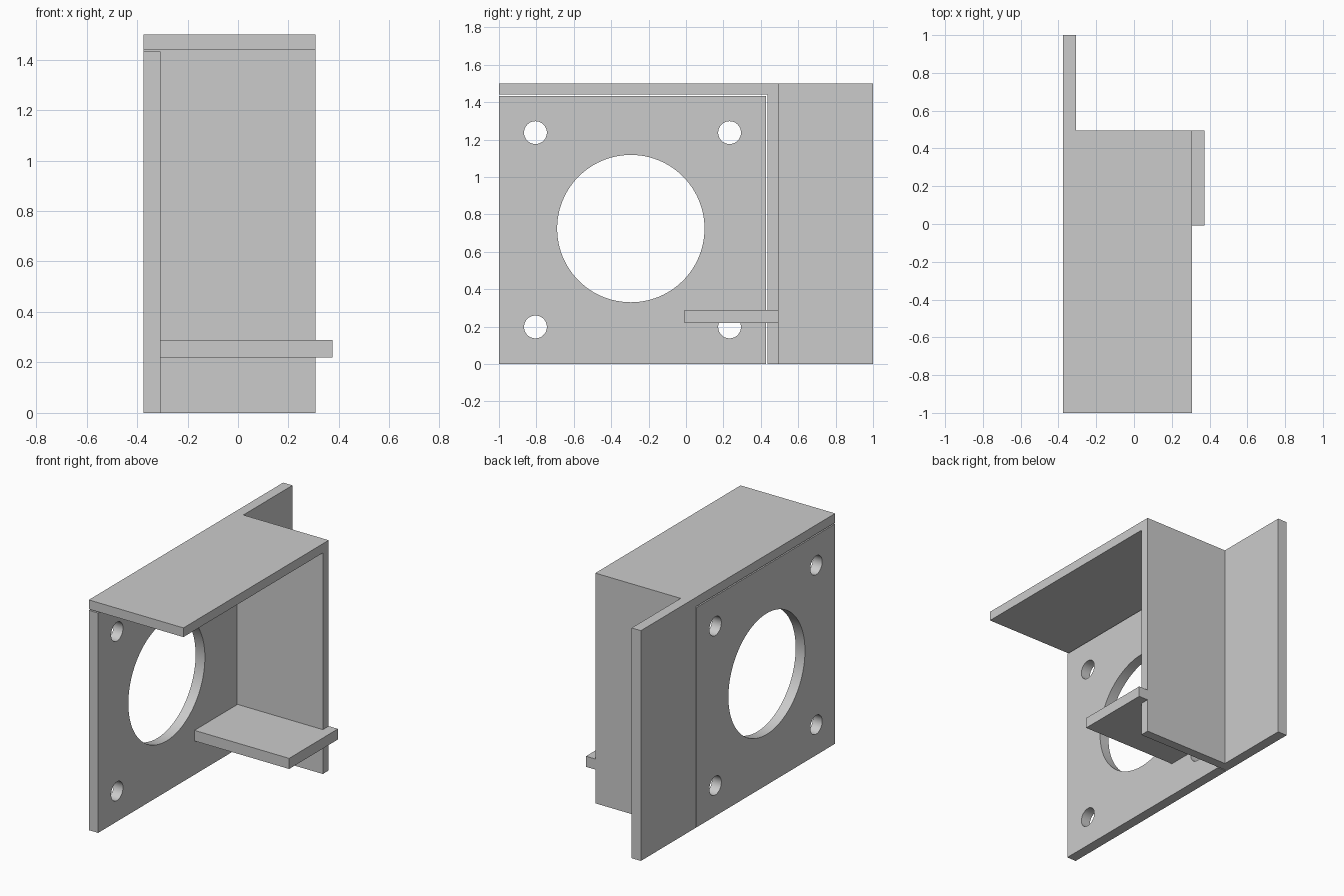
import bpy, bmesh
from math import radians
from mathutils import Matrix, Vector

if "Cube" in bpy.data.objects:
    bpy.data.objects.remove(bpy.data.objects["Cube"])


def prism(name, profile, z0, z1):
    """Extrude an (x, y) outline from z0 up to z1."""
    bm = bmesh.new()
    face = bm.faces.new([bm.verts.new((x, y, z0)) for x, y in profile])
    ext = bmesh.ops.extrude_face_region(bm, geom=[face])
    top = [v for v in ext["geom"] if isinstance(v, bmesh.types.BMVert)]
    bmesh.ops.translate(bm, verts=top, vec=(0, 0, z1 - z0))
    bmesh.ops.recalc_face_normals(bm, faces=bm.faces)
    mesh = bpy.data.meshes.new(name)
    bm.to_mesh(mesh)
    bm.free()
    ob = bpy.data.objects.new(name, mesh)
    bpy.context.collection.objects.link(ob)
    return ob


def rect(x0, x1, y0, y1):
    return [(x0, y0), (x1, y0), (x1, y1), (x0, y1)]


def drill(ob, holes):
    """Cut round holes (y, z, radius, sides) through a part along x."""
    bm = bmesh.new()
    turn = Matrix.Rotation(radians(90), 4, 'Y')
    for y, z, r, sides in holes:
        bmesh.ops.create_cone(bm, cap_ends=True, segments=sides, radius1=r, radius2=r,
                              depth=0.3, matrix=Matrix.Translation((BACK, y, z)) @ turn)
    mesh = bpy.data.meshes.new("hole_cutters")
    bm.to_mesh(mesh)
    bm.free()
    cutter = bpy.data.objects.new("hole_cutters", mesh)
    bpy.context.collection.objects.link(cutter)
    cutter.hide_render = True
    mod = ob.modifiers.new("holes", 'BOOLEAN')
    mod.operation, mod.solver, mod.object = 'DIFFERENCE', 'EXACT', cutter
    bpy.context.view_layer.objects.active = ob
    ob.select_set(True)
    bpy.ops.object.modifier_apply(modifier=mod.name)
    bpy.data.objects.remove(cutter)
    bpy.ops.object.shade_smooth_by_angle(angle=radians(30))


BACK, INNER = -0.375, -0.308      # sheet thickness of the back plates
EDGE, TIP = 0.307, 0.374          # open edge of the bracket, tip of the shelf
WALL0, WALL1 = 0.435, 0.495       # side wall thickness

# Mounting plate with a large bore and four screw holes, set in with a thin gap
plate = prism("mounting_plate", rect(BACK, INNER, -1, 0.428), 0, 1.432)
screws = [(y, z, 0.061, 48) for y in (-0.805, 0.233) for z in (0.198, 1.237)]
drill(plate, [(-0.295, 0.724, 0.394, 96)] + screws)

# Side wall and flange share one folded outline
prism("side_wall_and_flange",
      [(BACK, WALL0), (EDGE, WALL0), (EDGE, WALL1),
       (INNER, WALL1), (INNER, 1), (BACK, 1)], 0, 1.5)

# Top cover
prism("top_cover", rect(BACK, EDGE, -1, WALL0), 1.44, 1.5)

# Shelf, wrapping round the open edge of the side wall
prism("shelf",
      [(INNER, -0.008), (TIP, -0.008), (TIP, WALL1),
       (EDGE, WALL1), (EDGE, WALL0), (INNER, WALL0)], 0.22, 0.289)
